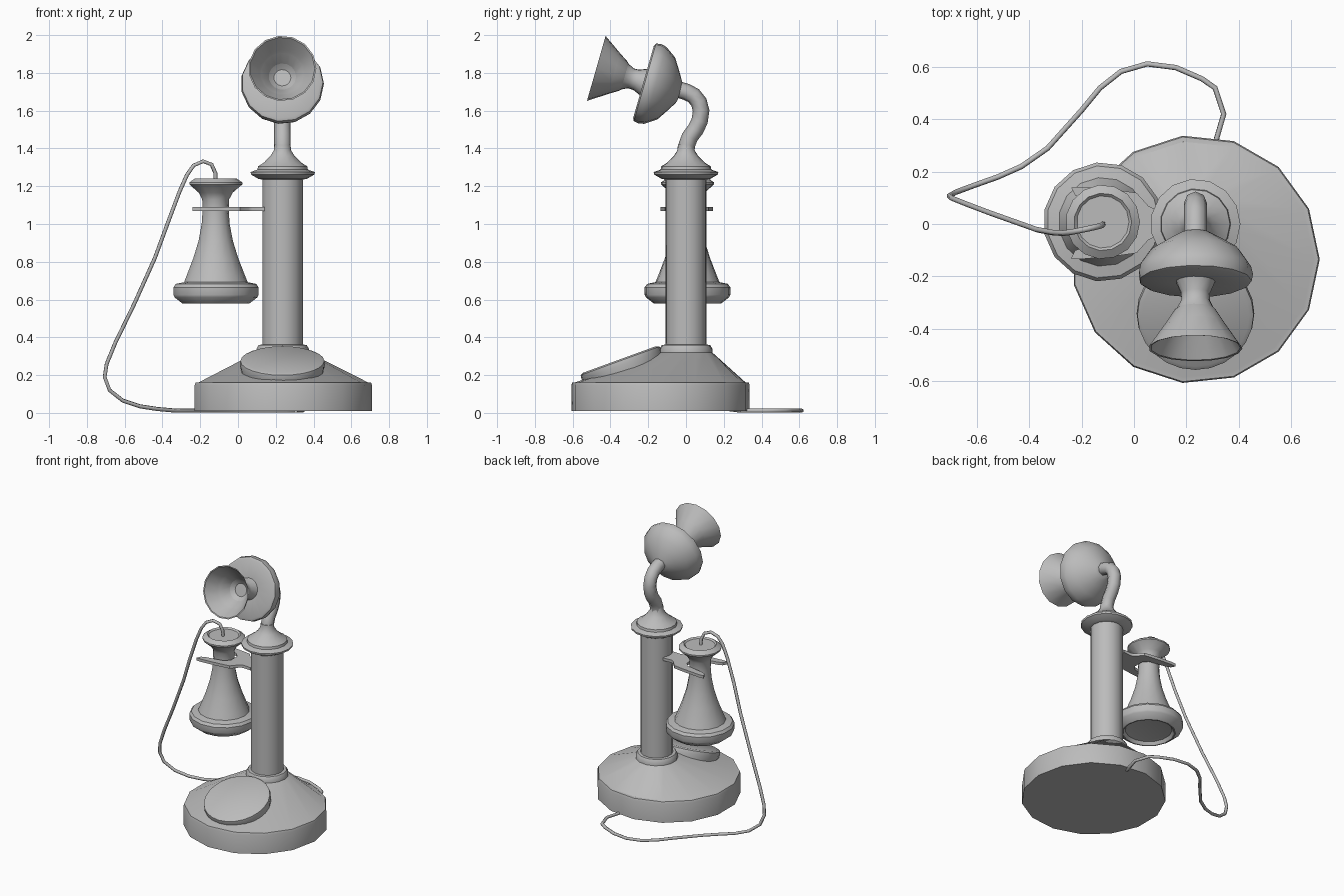
import bpy
import bmesh
import math

if "Cube" in bpy.data.objects:
    bpy.data.objects.remove(bpy.data.objects["Cube"], do_unlink=True)

SIDES = 15
COLUMN_X = 0.235

grey = bpy.data.materials.new("plain grey")
grey.use_nodes = True
grey.diffuse_color = (0.5, 0.5, 0.5, 1)
grey.node_tree.nodes["Principled BSDF"].inputs["Base Color"].default_value = grey.diffuse_color


def finish(name, bm, location, tilt=0):
    """Turn a bmesh into a smooth shaded object with crisp edges."""
    bmesh.ops.recalc_face_normals(bm, faces=bm.faces)
    mesh = bpy.data.meshes.new(name)
    bm.to_mesh(mesh)
    bm.free()
    mesh.materials.append(grey)
    obj = bpy.data.objects.new(name, mesh)
    bpy.context.collection.objects.link(obj)
    obj.location = location
    obj.rotation_euler.x = math.radians(tilt)
    bpy.ops.object.select_all(action="DESELECT")
    obj.select_set(True)
    bpy.context.view_layer.objects.active = obj
    bpy.ops.object.shade_smooth_by_angle(angle=math.radians(35))
    return obj


def turned(name, profile, location, tilt=0, sides=SIDES):
    """Loft rings of (radius, height, optional y shift) and cap both ends."""
    bm = bmesh.new()
    rings = []
    for radius, height, *shift in profile:
        ring = []
        for i in range(sides):
            angle = math.tau * i / sides
            y = radius * math.sin(angle) + sum(shift)
            ring.append(bm.verts.new((radius * math.cos(angle), y, height)))
        rings.append(ring)
    for low, high in zip(rings, rings[1:]):
        for i in range(sides):
            j = (i + 1) % sides
            bm.faces.new((low[i], low[j], high[j], high[i]))
    bm.faces.new(rings[0])
    bm.faces.new(rings[-1])
    return finish(name, bm, location, tilt)


def tube(name, points, radius, resolution):
    """Sweep a round section along a path."""
    curve = bpy.data.curves.new(name, "CURVE")
    curve.dimensions = "3D"
    curve.bevel_depth = radius
    curve.bevel_resolution = resolution
    curve.use_fill_caps = True
    spline = curve.splines.new("POLY")
    spline.points.add(len(points) - 1)
    for target, point in zip(spline.points, points):
        target.co = (*point, 1)
    spline.use_smooth = True
    curve.materials.append(grey)
    obj = bpy.data.objects.new(name, curve)
    bpy.context.collection.objects.link(obj)
    return obj


# Base: drum with a lip and a cone leaning back to the column
turned("base", [(0.475, 0.01), (0.475, 0.145), (0.47, 0.16), (0.452, 0.162),
                (0.14, 0.32, 0.135)], (COLUMN_X, -0.135, 0))

# Tilted round plate on the front of the base
turned("base_plate", [(0.215, -0.06), (0.225, -0.01), (0.222, 0.012), (0.205, 0.02)],
       (COLUMN_X, -0.345, 0.264), tilt=20, sides=24)

# Column with its foot collar and flared cap
turned("foot_collar", [(0.14, 0.31), (0.14, 0.34), (0.128, 0.36), (0.1, 0.362)],
       (COLUMN_X, 0, 0))
turned("column", [(0.108, 0.33), (0.108, 1.25)], (COLUMN_X, 0, 0))
turned("column_cap", [(0.1, 1.235), (0.128, 1.238), (0.17, 1.262), (0.172, 1.275),
                      (0.135, 1.288), (0.132, 1.305), (0.1, 1.325), (0.065, 1.36),
                      (0.046, 1.39), (0.043, 1.42)], (COLUMN_X, 0, 0))

# Bent neck carrying the mouthpiece
neck_path = [(0, 1.38), (0.005, 1.42), (0.02, 1.46), (0.05, 1.5), (0.072, 1.545),
             (0.08, 1.6), (0.068, 1.645), (0.04, 1.68), (0, 1.7), (-0.07, 1.72)]
tube("neck", [(COLUMN_X, y, z) for y, z in neck_path], 0.044, 2)

# Mouthpiece: hollow horn running into a domed housing
turned("mouthpiece", [(0.045, -0.08), (0.08, -0.11), (0.125, -0.18), (0.172, -0.258),
                      (0.18, -0.26), (0.112, -0.16), (0.07, -0.1), (0.055, -0.07),
                      (0.056, -0.04), (0.075, 0.005), (0.2, 0), (0.215, 0.008),
                      (0.22, 0.035), (0.213, 0.065), (0.172, 0.125), (0.11, 0.165),
                      (0.06, 0.195), (0.04, 0.2)],
       (COLUMN_X, -0.225, 1.752), tilt=-106)

# Earpiece hanging beside the column, hollow underneath
turned("earpiece", [(0.1, 0.61), (0.155, 0.6), (0.17, 0.578), (0.178, 0.578),
                    (0.222, 0.612), (0.228, 0.625), (0.228, 0.665), (0.215, 0.683),
                    (0.17, 0.692), (0.155, 0.73), (0.12, 0.82), (0.092, 0.91),
                    (0.075, 1), (0.07, 1.07), (0.072, 1.13), (0.09, 1.165),
                    (0.142, 1.21), (0.142, 1.22), (0.11, 1.242), (0.1, 1.232)],
       (-0.119, 0.008, 0))

# Forked hook: mirrored outline extruded into a flat plate
half_outline = [(0.14, 0.06), (0.075, 0.055), (0.055, 0.065), (0.01, 0.115), (-0.06, 0.125),
                (-0.2, 0.138), (-0.24, 0.135), (-0.225, 0.105), (-0.19, 0.092),
                (-0.12, 0.08), (-0.065, 0.07), (-0.035, 0.035)]
outline = half_outline + [(x, -y) for x, y in reversed(half_outline)]
bm = bmesh.new()
face = bm.faces.new([bm.verts.new((x, y, 0)) for x, y in outline])
extruded = bmesh.ops.extrude_face_region(bm, geom=[face])
top = [v for v in extruded["geom"] if isinstance(v, bmesh.types.BMVert)]
bmesh.ops.translate(bm, verts=top, vec=(0, 0, 0.02))
finish("earpiece_hook", bm, (0, 0.004, 1.07))

# Cord: arches off the earpiece, drops to the ground and loops in behind the base
hanging = [(-0.119, 0, 1.22), (-0.12, -0.004, 1.27), (-0.14, -0.01, 1.315),
           (-0.185, -0.02, 1.332), (-0.235, -0.03, 1.31), (-0.27, -0.035, 1.26),
           (-0.31, -0.033, 1.17), (-0.37, -0.022, 1.01), (-0.44, 0.003, 0.82),
           (-0.55, 0.042, 0.575), (-0.65, 0.08, 0.37), (-0.695, 0.098, 0.26),
           (-0.706, 0.108, 0.19), (-0.68, 0.122, 0.12), (-0.61, 0.148, 0.065),
           (-0.52, 0.18, 0.035), (-0.43, 0.22, 0.021)]
lying = [(-0.33, 0.29), (-0.2, 0.435), (-0.13, 0.52), (-0.05, 0.583), (0.05, 0.612),
         (0.16, 0.598), (0.26, 0.555), (0.31, 0.52), (0.343, 0.42), (0.305, 0.29)]
tube("cord", hanging + [(x, y, 0.012) for x, y in lying], 0.011, 1)
